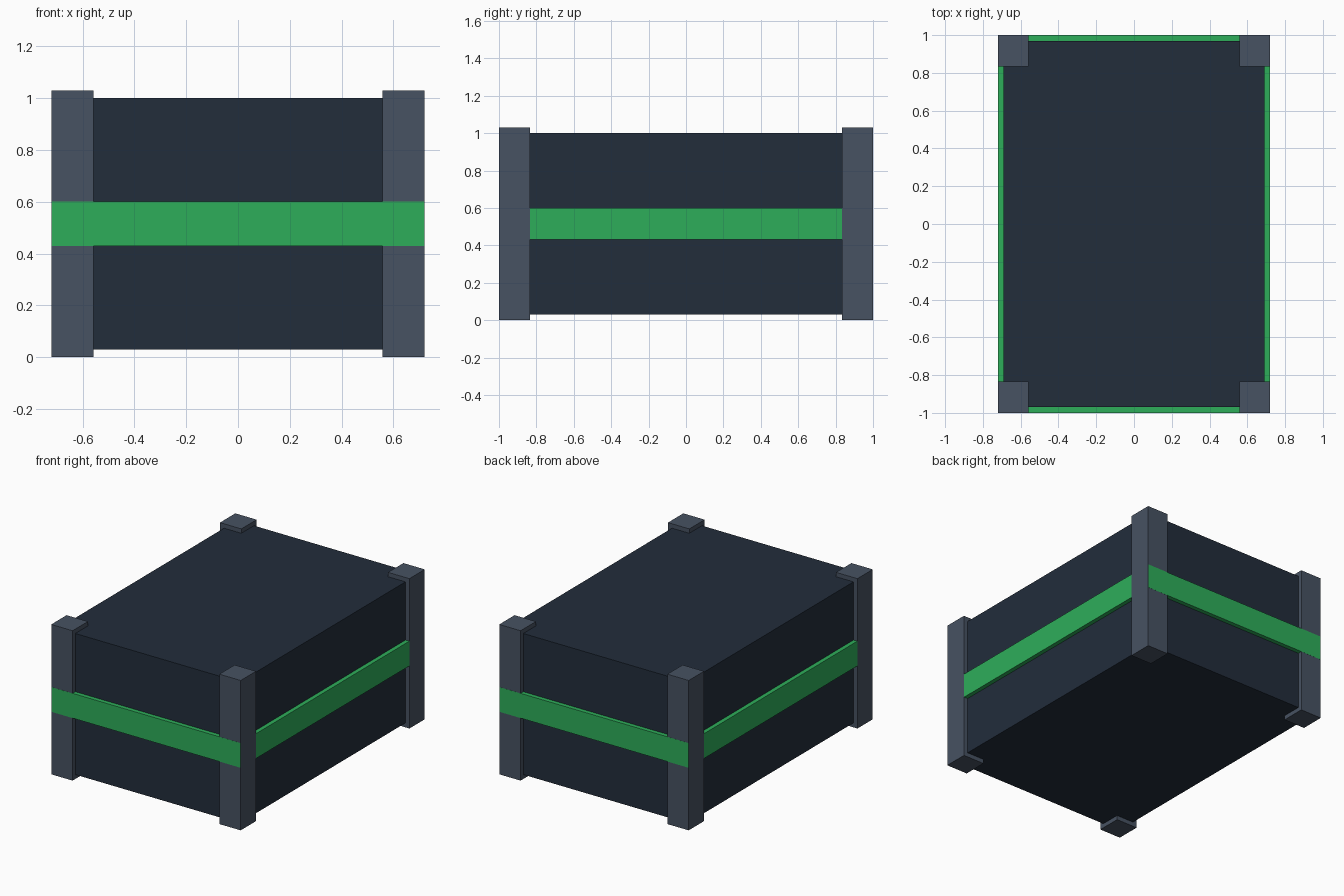
import bpy

default = bpy.data.objects.get("Cube")
if default:
    bpy.data.objects.remove(default, do_unlink=True)


def make_material(name, rgb):
    mat = bpy.data.materials.new(name)
    mat.use_nodes = True
    mat.diffuse_color = (*rgb, 1)
    mat.node_tree.nodes["Principled BSDF"].inputs["Base Color"].default_value = (*rgb, 1)
    return mat


def box(name, low, high, mat):
    """Axis-aligned box between two corners."""
    bpy.ops.mesh.primitive_cube_add(size=1)
    obj = bpy.context.object
    obj.name = name
    obj.location = [(a + b) / 2 for a, b in zip(low, high)]
    obj.scale = [b - a for a, b in zip(low, high)]
    bpy.ops.object.transform_apply(location=True, rotation=False, scale=True)
    obj.data.materials.append(mat)
    return obj


navy = make_material("dark navy", (0.016, 0.026, 0.044))
slate = make_material("slate grey", (0.063, 0.084, 0.122))
green = make_material("bright green", (0.027, 0.423, 0.102))

# Main crate body
box("crate_body", (-0.69, -0.97, 0.03), (0.69, 0.97, 1.0), navy)

# Band around the middle: just proud of the posts at the ends, just behind them at the sides
box("green_band", (-0.7193, -1.0, 0.43), (0.7193, 1.0, 0.6), green)

# One corner post, mirrored to all four corners
posts = box("corner_posts", (0.558, 0.833, 0), (0.72, 0.9993, 1.03), slate)
mirror = posts.modifiers.new("Four corners", "MIRROR")
mirror.use_axis = (True, True, False)
